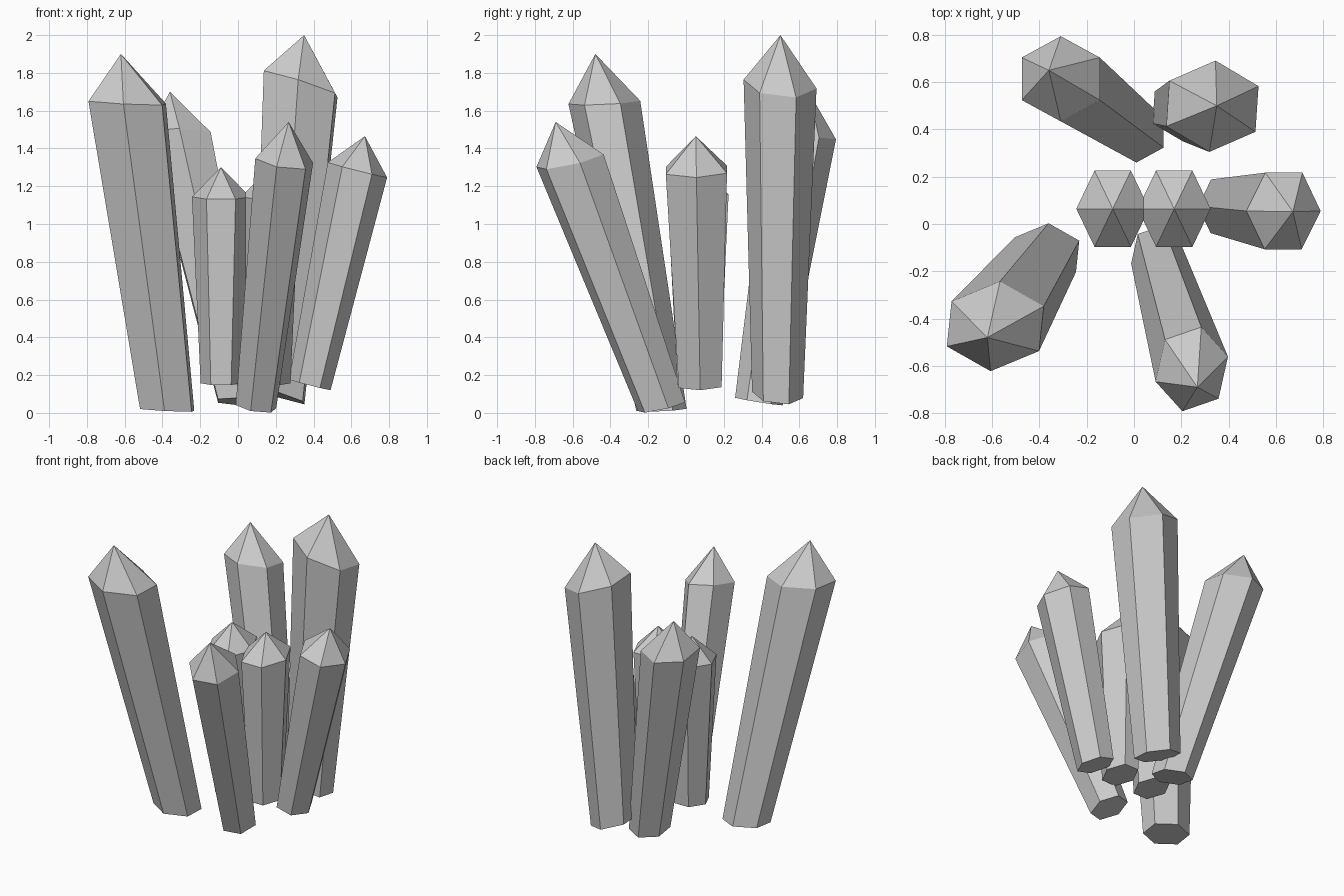
import bpy
from mathutils import Vector

if "Cube" in bpy.data.objects:
    bpy.data.objects.remove(bpy.data.objects["Cube"])

SHOULDER = 0.864   # where the point begins along the axis
FOOT = 0.7         # foot width relative to the shoulder


def crystal(name, foot, tip, a, c, slope):
    """Six-sided shaft flaring upward to a pointed tip.
    a, c: half diagonals of the shoulder hexagon; slope: tilt of its plane."""
    foot, tip = Vector(foot), Vector(tip)
    a, c = (Vector((v[0], v[1], v[0] * slope[0] + v[1] * slope[1])) for v in (a, c))
    ring = [a, a + c, c, -a, -a - c, -c]
    mid = foot.lerp(tip, SHOULDER)
    verts = [foot + v * FOOT for v in ring] + [mid + v for v in ring] + [tip]
    faces = [tuple(range(5, -1, -1))]
    for i in range(6):
        j = (i + 1) % 6
        faces += [(i, j, j + 6, i + 6), (i + 6, j + 6, 12)]
    mesh = bpy.data.meshes.new(name)
    mesh.from_pydata(verts, [], faces)
    bpy.context.collection.objects.link(bpy.data.objects.new(name, mesh))


# Outer leaning crystals
crystal("crystal_front_left", (-.375, -.13, .016), (-.62, -.48, 1.9),
        (.205, .085), (-.185, .105), (-.05, .05))
crystal("crystal_back_left", (.01, .386, .06), (-.36, .65, 1.7),
        (.165, .09), (-.165, .09), (-.03, -.16))
crystal("crystal_back_right", (.215, .485, .095), (.35, .5, 2.0),
        (.195, .085), (-.182, .108), (-.32, -.10))
crystal("crystal_front_right", (.095, -.13, .033), (.268, -.69, 1.54),
        (.153, .053), (-.113, .125), (-.155, .22))
crystal("crystal_right", (.38, .075, .148), (.672, .052, 1.465),
        (.157, 0), (-.077, .162), (-.254, .02))

# Small upright pair in the middle
for name, x in (("crystal_middle_left", -.09), ("crystal_middle_right", .17)):
    crystal(name, (x, .067, .157), (x, .064, 1.3), (.154, 0), (-.077, .161), (0, .08))
